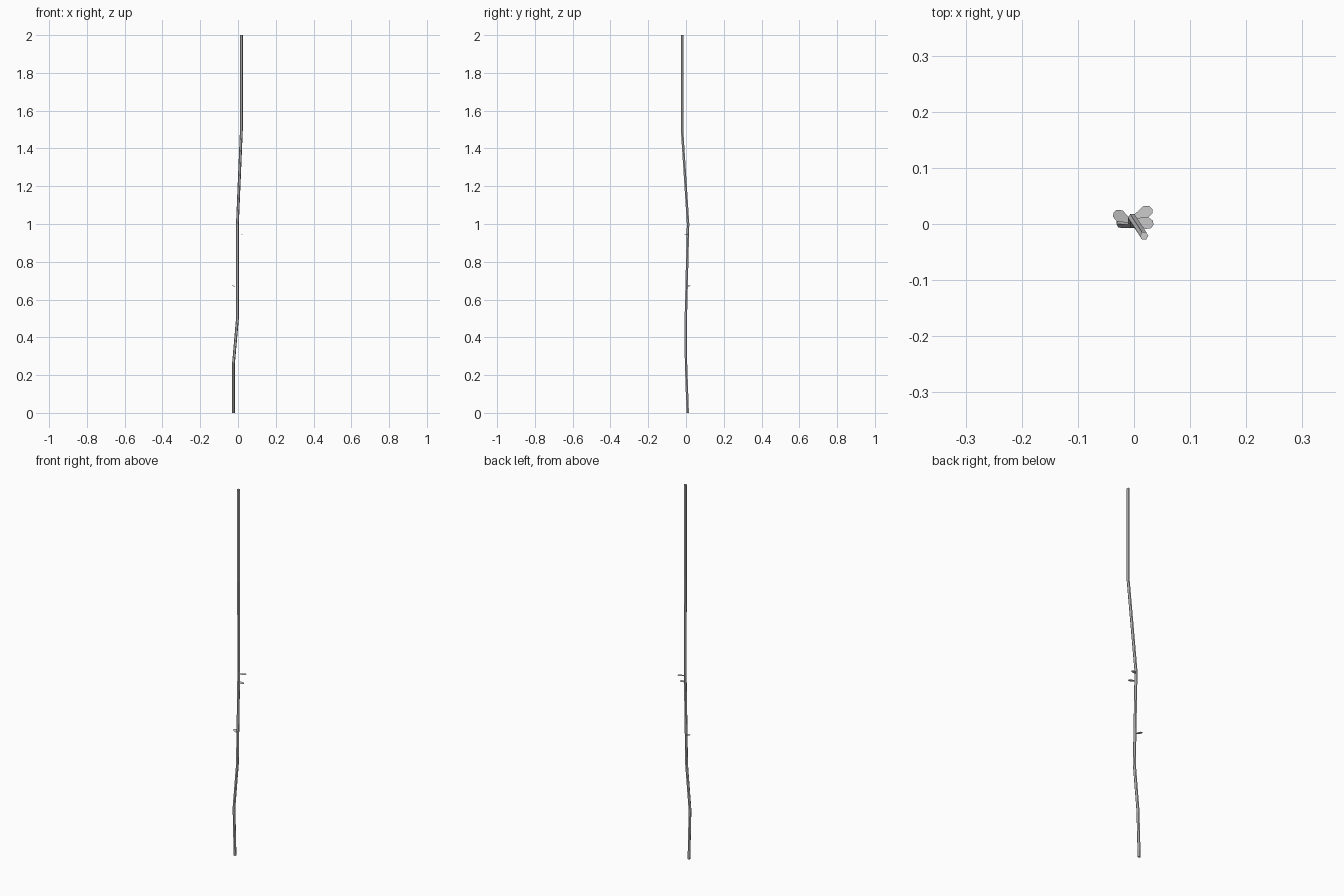
import bpy, math
from mathutils import Vector

if "Cube" in bpy.data.objects:
    bpy.data.objects.remove(bpy.data.objects["Cube"])

# Stem: six-sided tube swept along a gently wandering path
path = [(-0.024, 0.009, 0), (-0.024, 0.0, 0.26), (-0.003, -0.001, 0.5),
        (-0.003, 0.011, 1.0), (0.018, -0.021, 1.5), (0.018, -0.021, 2.0)]
R, SIDES = 0.0075, 6
verts = [(x + R * math.cos(math.tau * i / SIDES), y + R * math.sin(math.tau * i / SIDES), z)
         for x, y, z in path for i in range(SIDES)]
faces = [(r * SIDES + i, r * SIDES + (i + 1) % SIDES,
          (r + 1) * SIDES + (i + 1) % SIDES, (r + 1) * SIDES + i)
         for r in range(len(path) - 1) for i in range(SIDES)]
faces.append(tuple(reversed(range(SIDES))))
faces.append(tuple(range(len(verts) - SIDES, len(verts))))


def add_mesh(name, verts, faces):
    mesh = bpy.data.meshes.new(name)
    mesh.from_pydata(verts, [], faces)
    ob = bpy.data.objects.new(name, mesh)
    bpy.context.collection.objects.link(ob)
    return ob


add_mesh("stem", verts, faces)

# Leaf: flat blade with a narrow base, broad shoulders and a blunt tip
OUTLINE = [(0, -0.002), (0.026, -0.011), (0.036, -0.007),
           (0.039, 0), (0.036, 0.007), (0.026, 0.011), (0, 0.002)]


def leaf(name, base, heading, pitch):
    ob = add_mesh(name, [(x, y, 0) for x, y in OUTLINE], [tuple(range(len(OUTLINE)))])
    ob.location = Vector(base)
    ob.rotation_euler = (0, -math.radians(pitch), math.radians(heading))


leaf("lower_leaf", (-0.003, 0.003, 0.666), 153, 14)
leaf("upper_leaf", (-0.003, 0.011, 0.985), 24, 0)
leaf("middle_leaf", (-0.003, 0.008, 0.947), -14, -3)
